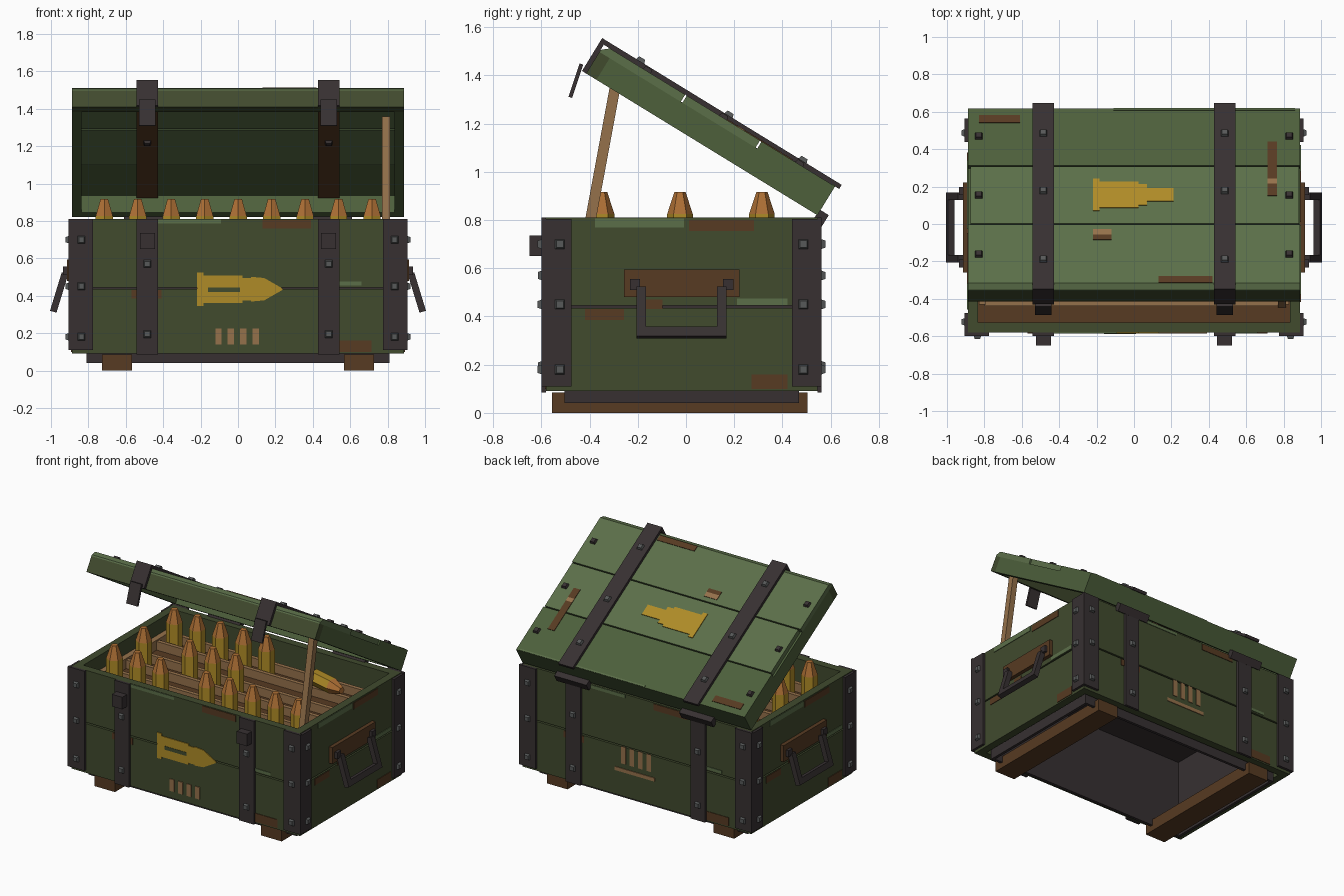
import bpy, bmesh
from math import pi, radians
from mathutils import Matrix, Vector

cube = bpy.data.objects.get("Cube")
if cube:
    bpy.data.objects.remove(cube, do_unlink=True)

COLOURS = {
    "light green": (.105, .158, .066), "mid green": (.074, .115, .044),
    "olive green": (.052, .069, .027), "dark metal": (.038, .030, .031),
    "bolt grey": (.095, .10, .10), "brown wood": (.095, .043, .016),
    "tan wood": (.30, .165, .07), "brass": (.43, .26, .02),
    "copper": (.42, .16, .035),
}
MATS = {}
for label, rgb in COLOURS.items():
    m = bpy.data.materials.new(label)
    m.use_nodes = True
    m.diffuse_color = (*rgb, 1)
    bsdf = m.node_tree.nodes["Principled BSDF"]
    bsdf.inputs["Base Color"].default_value = (*rgb, 1)
    bsdf.inputs["Roughness"].default_value = .8
    MATS[label] = m

PARTS = {}
T, R = Matrix.Translation, Matrix.Rotation
I = Matrix()


def mesh_for(name, mat):
    return PARTS.setdefault((name, mat), bmesh.new())


def box(name, mat, xs, ys, zs, M=I):
    size = [abs(b - a) for a, b in (xs, ys, zs)]
    mid = [(a + b) / 2 for a, b in (xs, ys, zs)]
    bmesh.ops.create_cube(mesh_for(name, mat), size=1,
                          matrix=M @ T(mid) @ Matrix.Diagonal((*size, 1)))


def cone(name, mat, r1, r2, z0, z1, sides, M):
    bmesh.ops.create_cone(mesh_for(name, mat), cap_ends=True, segments=sides, radius1=r1,
                          radius2=r2, depth=z1 - z0, matrix=M @ T((0, 0, (z0 + z1) / 2)))


def prism(name, mat, pts, z0, z1, M):
    bm = mesh_for(name, mat)
    rings = [[bm.verts.new(M @ Vector((*p, z))) for p in pts] for z in (z0, z1)]
    for ring in rings:
        bm.faces.new(ring)
    for i in range(len(pts)):
        j = (i + 1) % len(pts)
        bm.faces.new((rings[0][i], rings[0][j], rings[1][j], rings[1][i]))


def bolt(pos, normal, M=I, mat="bolt grey"):
    turn = Vector(normal).to_track_quat('Z', 'Y').to_matrix().to_4x4()
    cone("bolts", mat, .028, .02, 0, .016, 4, M @ T(pos) @ turn @ R(pi / 4, 4, 'Z'))


def walls(name, mat, hx, hy, t, z0, z1, M):
    for s in (-1, 1):
        box(name, mat, (-hx, hx), (s * hy, s * (hy - t)), (z0, z1), M)
        box(name, mat, (s * hx, s * (hx - t)), (t - hy, hy - t), (z0, z1), M)


def emblem(name, steps, M):
    outline = steps + [(x, -w) for x, w in reversed(steps)]
    prism(name, "brass", outline, 0, .005, M)


HX, HY, YC = .888, .5625, -.018
BODY = T((0, YC, 0))
STRAPS = (-.485, .485)

# Crate body: two stacked plank courses, liner and skids
for zs in ((.09, .435), (.445, .81)):
    walls("body_planks", "olive green", HX, HY, .055, *zs, BODY)
walls("base_liner", "dark metal", .81, .487, .02, .04, .62, BODY)
box("base_liner", "dark metal", (-.81, .81), (-.487, .487), (.60, .62), BODY)
box("tray_floor", "brown wood", (-.835, .835), (-.508, .508), (.62, .64), BODY)
for x in (-.648, .648):
    box("skids", "brown wood", (x - .08, x + .08), (-.537, .523), (0, .085), BODY)

# Metal corner plates
for sx in (-1, 1):
    for sy in (-1, 1):
        box("corner_plates", "dark metal", (sx * .775, sx * .905),
            (sy * HY, sy * .581), (.11, .81), BODY)
        box("corner_plates", "dark metal", (sx * HX, sx * .905),
            (sy * .457, sy * HY), (.11, .805), BODY)
        for z in (.18, .45, .70):
            bolt((sx * .837, sy * .581, z), (0, sy, 0), BODY)
            bolt((sx * .905, sy * .505, z), (sx, 0, 0), BODY)

# Details repeated on opposite faces by a half turn
for turn in (0, pi):
    F = BODY @ R(turn, 4, 'Z')
    for x in STRAPS:
        box("body_straps", "dark metal", (x - .057, x + .057), (-HY - .018, -HY), (.085, .81), F)
        for z in (.195, .57):
            bolt((x, -HY - .018, z), (0, -1, 0), F)
    # worn paint on the long faces
    for mat, xs, zs in (("brown wood", (.13, .39), (.76, .805)),
                        ("brown wood", (.54, .715), (.10, .16)),
                        ("brown wood", (-.57, -.41), (.385, .43)),
                        ("light green", (-.43, -.09), (.785, .808)),
                        ("light green", (.54, .66), (.455, .475))):
        box("worn_paint", mat, xs, (-HY - .004, -HY + .002), zs, F)
    # worn paint on the short faces
    for mat, ys, zs in (("light green", (-.36, .01), (.77, .806)),
                        ("brown wood", (.03, .30), (.755, .80)),
                        ("brown wood", (-.40, -.24), (.385, .43)),
                        ("brown wood", (-.15, -.08), (.43, .47)),
                        ("light green", (.23, .44), (.447, .475)),
                        ("brown wood", (.29, .44), (.10, .16))):
        box("worn_paint", mat, (HX - .002, HX + .004), ys, zs, F)
    # carrying handle
    box("handle_boards", "brown wood", (HX, .915), (-.24, .24), (.48, .595), F)
    H = F @ T((.925, 0, .52)) @ R(radians(-17), 4, 'Y')
    for s in (-1, 1):
        box("handle_mounts", "dark metal", (.91, .935), (s * .172, s * .215), (.51, .555), F)
        box("handles", "dark metal", (-.018, .018), (s * .147, s * .187), (-.21, 0), H)
    box("handles", "dark metal", (-.018, .018), (-.187, .187), (-.215, -.175), H)

# Painted marks: front emblem with slot, tally marks front and back
FRONT = T((0, YC - HY, 0)) @ R(pi / 2, 4, 'X')
CASE = [(-.22, .09), (-.185, .09), (-.185, .073), (.025, .073), (.025, .06), (.07, .06)]
emblem("front_emblem", CASE + [(.07, .066), (.14, .06), (.238, .004)],
       FRONT @ T((0, .435, 0)))
box("emblem_slot", "olive green", (-.16, .01), (.42, .445), (.003, .007), FRONT)
BACK = BODY @ R(pi, 4, 'Z') @ T((0, -HY, 0)) @ R(pi / 2, 4, 'X')
for i in range(4):
    x = -.104 + i * .066
    box("tally_marks", "tan wood", (x - .017, x + .017), (.14, .225), (0, .005), FRONT)
    box("tally_marks", "tan wood", (x - .017, x + .017), (.32, .44), (0, .005), BACK)
box("tally_marks", "tan wood", (-.17, .14), (.26, .285), (0, .005), BACK)

# Latch keepers
for x in STRAPS:
    box("latch_keepers", "dark metal", (x - .04, x + .04), (-.65, -.595), (.65, .735))

# Cartridges in racks, with some gaps and one lying loose
ROWS = ((-.35, (0, 1, 2, 4, 5, 6, 7, 8)), (-.025, (0, 2, 3, 4)), (.315, (0, 1, 2, 3, 4)))


def cartridge(M):
    cone("cartridge_cases", "brass", .053, .053, 0, .185, 6, M)
    cone("cartridge_tips", "copper", .053, .023, .185, .277, 6, M)


for y, slots in ROWS:
    for i in slots:
        cartridge(T((-.715 + i * .179, y, .64)))
    for dy in (-.075, .075):
        box("rack_rails", "tan wood", (-.80, .80), (y + dy - .014, y + dy + .014), (.64, .70))
for x in (-.81, .81):
    box("rack_rails", "tan wood", (x - .02, x + .02), (-.43, .42), (.64, .71))
cartridge(T((.40, .27, .755)) @ R(radians(-15), 4, 'Z') @ R(pi / 2, 4, 'Y'))

# Open lid, built in its own frame with the hinge line as origin
LID = T((0, .545, .82)) @ R(radians(-31.5), 4, 'X')
D, TOP = -1.125, .14
ALONG_X = Matrix(((0, 0, 1, 0), (1, 0, 0, 0), (0, 1, 0, 0), (0, 0, 0, 1)))
prism("lid_front_plank", "light green",
      [(-.729, .105), (D, .105), (D, .115), (D + .03, TOP), (-.729, TOP)],
      -HX, HX, LID @ ALONG_X)
box("lid_middle_plank", "light green", (-.875, .882), (-.721, -.365), (.105, TOP), LID)
box("lid_rear_plank", "mid green", (-HX, HX), (-.357, 0), (.105, TOP), LID)
box("lid_front_wall", "olive green", (-HX, HX), (D, D + .05), (0, .105), LID)
box("lid_back_wall", "mid green", (-HX, HX), (-.05, 0), (0, .105), LID)
for s in (-1, 1):
    box("lid_side_walls", "mid green", (s * HX, s * .838), (D + .05, -.05), (0, .105), LID)

# Lid straps, inner battens, hinges and hanging hasps
for x in STRAPS:
    w = (x - .057, x + .057)
    box("lid_straps", "dark metal", w, (D - .02, .02), (TOP, TOP + .02), LID)
    box("lid_straps", "dark metal", w, (D - .02, D), (0, TOP), LID)
    box("lid_battens", "brown wood", w, (D + .05, -.05), (.09, .106), LID)
    bolt((x, -.62, .09), (0, 0, -1), LID, "dark metal")
    box("hinges", "dark metal", (x - .125, x + .125), (-.005, .04), (-.03, .025), LID)
    box("hasps", "dark metal", (x - .043, x + .043), (-.008, .008), (-.073, .073),
        T((0, -.457, 1.378)) @ R(radians(-18.4), 4, 'X'))
    for y in (-.96, -.53, -.17):
        bolt((x, y, TOP + .02), (0, 0, 1), LID)
for x in (-.83, .83):
    for y in (-.915, -.545, -.175):
        bolt((x, y, TOP), (0, 0, 1), LID, "dark metal")

# Lid emblem and worn paint
emblem("lid_emblem", [(x, w * 1.1) for x, w in CASE] + [(.07, .04), (.21, .04)],
       LID @ T((0, -.543, TOP)))
for mat, xs, ys in (("brown wood", (-.83, -.61), (.54, .58)),
                    ("brown wood", (.715, .765), (.15, .215)),
                    ("tan wood", (.715, .765), (.215, .24)),
                    ("brown wood", (.715, .765), (.24, .44)),
                    ("tan wood", (-.22, -.12), (-.06, -.03)),
                    ("brown wood", (-.22, -.12), (-.085, -.06)),
                    ("brown wood", (.13, .42), (-.315, -.28)),
                    ("light green", (-.11, .86), (.607, .617))):
    box("lid_worn_paint", mat, xs, [(y - .618) / .853 for y in ys], (TOP - .002, TOP + .004), LID)

# Prop stick holding the lid open
box("prop_stick", "tan wood", (.77, .812), (-.022, .022), (0, .72),
    T((0, -.425, .645)) @ R(radians(-10.5), 4, 'X'))

# Turn the gathered parts into objects
for (name, mat), bm in PARTS.items():
    bmesh.ops.recalc_face_normals(bm, faces=bm.faces)
    mesh = bpy.data.meshes.new(name)
    bm.to_mesh(mesh)
    bm.free()
    mesh.materials.append(MATS[mat])
    bpy.context.collection.objects.link(bpy.data.objects.new(name, mesh))
